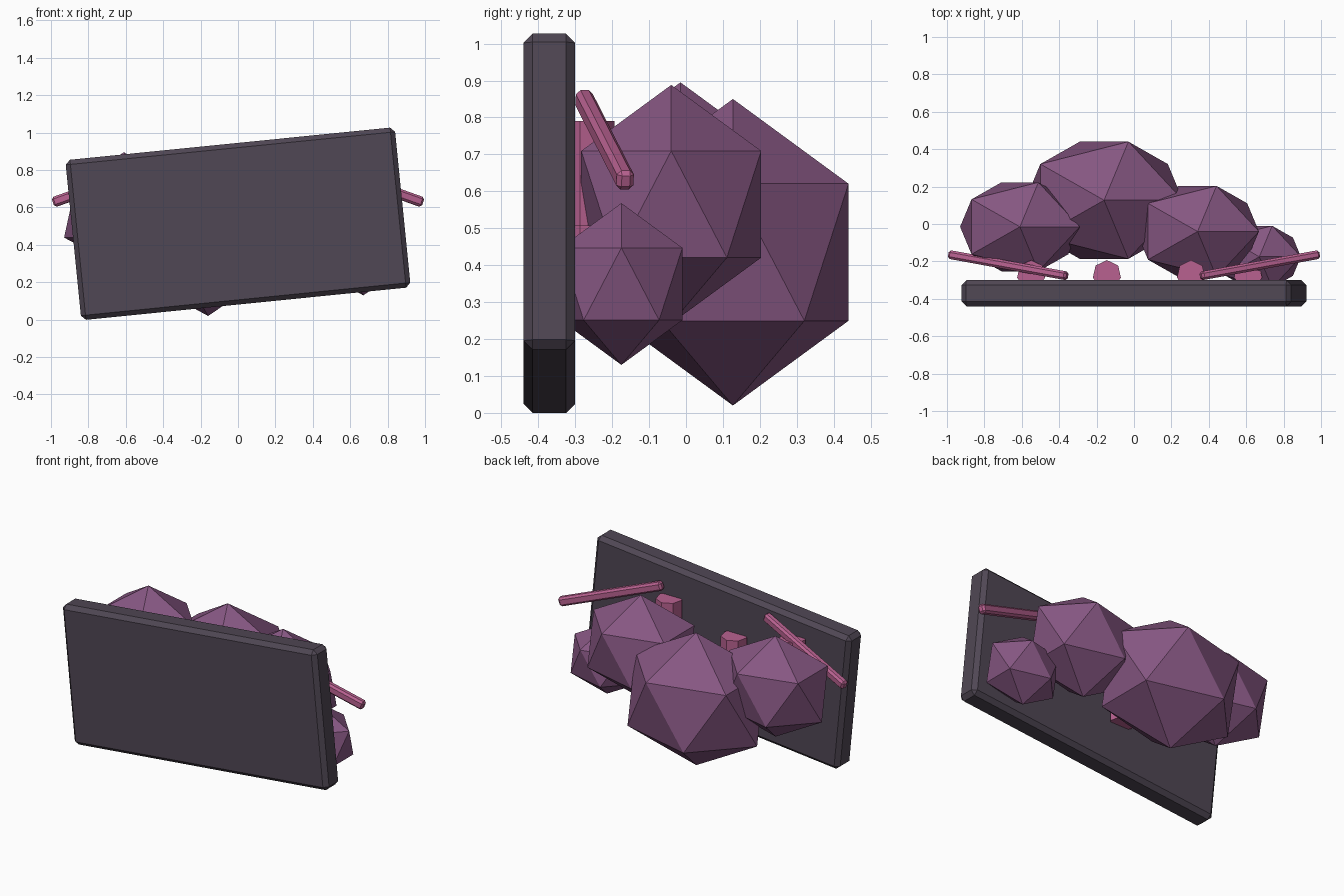
import bpy
import bmesh
from mathutils import Vector, Matrix

if "Cube" in bpy.data.objects:
    bpy.data.objects.remove(bpy.data.objects["Cube"], do_unlink=True)


def make_material(name, rgb):
    mat = bpy.data.materials.new(name)
    mat.use_nodes = True
    color = (*rgb, 1)
    mat.diffuse_color = color
    node = next(n for n in mat.node_tree.nodes if n.type == "BSDF_PRINCIPLED")
    node.inputs["Base Color"].default_value = color
    return mat


slate = make_material("dark slate", (0.08, 0.063, 0.089))
purple = make_material("dusty purple", (0.24, 0.095, 0.225))
pink = make_material("rose pink", (0.48, 0.12, 0.28))


def finish(name, bm, mat, matrix, bevel=0):
    mesh = bpy.data.meshes.new(name)
    bm.to_mesh(mesh)
    bm.free()
    mesh.materials.append(mat)
    obj = bpy.data.objects.new(name, mesh)
    obj.matrix_world = matrix
    bpy.context.collection.objects.link(obj)
    if bevel:
        mod = obj.modifiers.new("chamfer", "BEVEL")
        mod.width = bevel
        mod.segments = 1
    return obj


def box(name, size, mat, matrix, bevel):
    bm = bmesh.new()
    bmesh.ops.create_cube(bm, size=1)
    bmesh.ops.scale(bm, vec=size, verts=bm.verts)
    return finish(name, bm, mat, matrix, bevel)


# Tilted slab
box("slab", (1.77, 0.14, 0.86), slate,
    Matrix.Translation((0, -0.37, 0.513)) @ Matrix.Rotation(-0.1, 4, "Y"), 0.025)

# Faceted lumps behind the slab: centre and height radius
lumps = {
    "large_lump": ((-0.16, 0.127, 0.435), 0.415),
    "right_lump": ((-0.61, -0.015, 0.58), 0.315),
    "left_lump": ((0.34, -0.04, 0.565), 0.323),
    "small_lump": ((0.67, -0.175, 0.349), 0.219),
}
for name, (centre, radius) in lumps.items():
    bm = bmesh.new()
    bmesh.ops.create_icosphere(bm, subdivisions=1, radius=radius)
    bmesh.ops.scale(bm, vec=(1.135, 0.887, 1), verts=bm.verts)
    finish(name, bm, purple, Matrix.Translation(centre))

# Seven-sided pegs half sunk in the slab: x, bottom, top
pegs = [(-0.55, 0.49, 0.77), (-0.145, 0.35, 0.675), (0.305, 0.5, 0.79), (0.61, 0.25, 0.507)]
for i, (x, low, high) in enumerate(pegs):
    bm = bmesh.new()
    bmesh.ops.create_cone(bm, cap_ends=True, segments=7, radius1=0.077,
                          radius2=0.077, depth=high - low)
    # Point one corner straight back
    top = max(bm.verts, key=lambda v: v.co.y)
    turn = Vector((top.co.x, top.co.y)).angle_signed(Vector((0, 1)))
    bmesh.ops.rotate(bm, verts=bm.verts, matrix=Matrix.Rotation(-turn, 3, "Z"))
    finish(f"peg_{i + 1}", bm, pink, Matrix.Translation((x, -0.27, (low + high) / 2)))

# Slanted rods on both sides
for side, name in ((1, "left_rod"), (-1, "right_rod")):
    inner = Vector((0.357 * side, -0.278, 0.852))
    outer = Vector((0.988 * side, -0.163, 0.627))
    along = outer - inner
    x_axis = along.normalized()
    y_axis = Vector((0, 0, 1)).cross(x_axis).normalized()
    z_axis = x_axis.cross(y_axis)
    turn = Matrix((x_axis, y_axis, z_axis)).transposed().to_4x4()
    box(name, (along.length, 0.047, 0.055), pink,
        Matrix.Translation((inner + outer) / 2) @ turn, 0.012)
